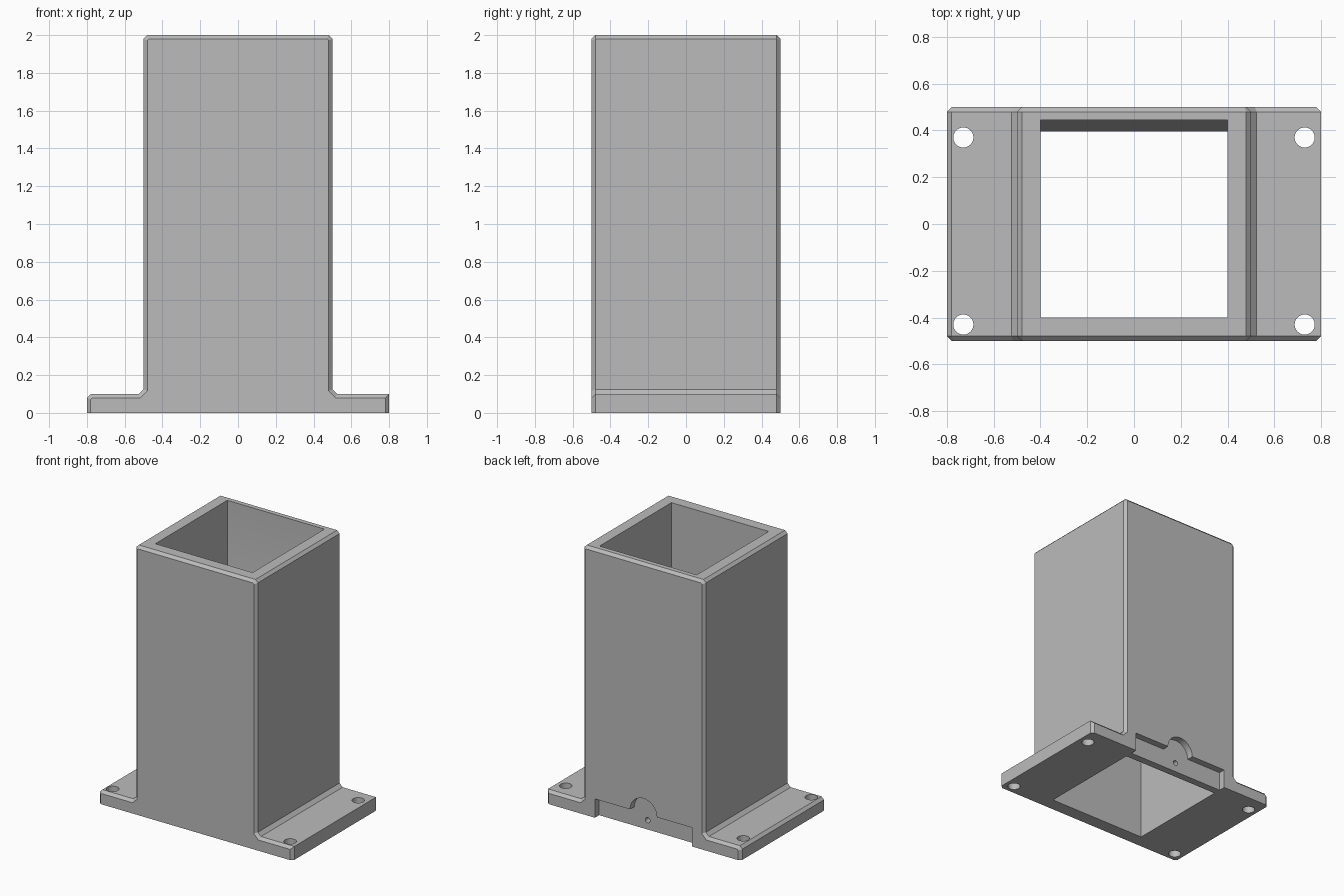
import bpy, bmesh, math

if "Cube" in bpy.data.objects:
    bpy.data.objects.remove(bpy.data.objects["Cube"], do_unlink=True)

grey = bpy.data.materials.new("light grey")
grey.use_nodes = True
colour = (0.5, 0.5, 0.5, 1)
grey.diffuse_color = colour
grey.node_tree.nodes["Principled BSDF"].inputs["Base Color"].default_value = colour

C = 0.02                 # chamfer size
K = math.sqrt(2) - 1     # corner shift of a 45 degree edge when inset


def loft(name, rings):
    """Closed solid skinned through rings of equal point count."""
    bm = bmesh.new()
    loops = [[bm.verts.new(p) for p in ring] for ring in rings]
    n = len(loops[0])
    for a, b in zip(loops, loops[1:]):
        for i in range(n):
            j = (i + 1) % n
            bm.faces.new((a[i], a[j], b[j], b[i]))
    bm.faces.new(loops[0])
    bm.faces.new(loops[-1])
    bmesh.ops.recalc_face_normals(bm, faces=bm.faces)
    mesh = bpy.data.meshes.new(name)
    bm.to_mesh(mesh)
    bm.free()
    obj = bpy.data.objects.new(name, mesh)
    bpy.context.collection.objects.link(obj)
    mesh.materials.append(grey)
    return obj


def arc(x, y, r, start, end, steps):
    angles = [start + (end - start) * i / steps for i in range(steps + 1)]
    return [(x + r * math.cos(a), y + r * math.sin(a)) for a in angles]


def outline(d):
    """Tube and flange silhouette in x, z, inset by d except at the bottom."""
    right = [(0.8 - d, 0), (0.8 - d, 0.1 - d)]
    left = [(0.8 - d, 0), (0.8 - d, 0.1 - C - K * d), (0.8 - C - K * d, 0.1 - d)]
    tube = [(0.525 - K * d, 0.1 - d), (0.5 - d, 0.125 - K * d),
            (0.5 - d, 2 - C - K * d), (0.5 - C - K * d, 2 - d)]
    return right + tube + [(-x, z) for x, z in reversed(left + tube)]


def cut(obj, cutter):
    cutter.hide_render = True
    mod = obj.modifiers.new("cut", 'BOOLEAN')
    mod.operation = 'DIFFERENCE'
    mod.solver = 'EXACT'
    mod.object = cutter
    bpy.context.view_layer.objects.active = obj
    bpy.ops.object.modifier_apply(modifier=mod.name)
    bpy.data.objects.remove(cutter, do_unlink=True)


# Square tube with side flanges, chamfered front and back
tube = loft("flanged_tube", [[(x, y, z) for x, z in outline(d)]
            for y, d in ((-0.5, C), (-0.5 + C, 0), (0.5 - C, 0), (0.5, C))])

# Inner channel, with a thicker back wall near the base
channel = [(-0.4, -0.1), (0.395, -0.1), (0.395, 0.3), (0.445, 0.4),
           (0.445, 2.1), (-0.4, 2.1)]
cut(tube, loft("channel_cutter", [[(x, y, z) for y, z in channel] for x in (-0.4, 0.4)]))

# Back recess with a half-round notch
recess = [(-0.4, -0.1), (0.4, -0.1), (0.4, 0.14)]
recess += arc(0, 0.14, 0.11, 0, math.pi, 24) + [(-0.4, 0.14)]
cut(tube, loft("recess_cutter", [[(x, y, z) for x, z in recess] for y in (0.45, 0.6)]))

# Small hole through the recessed wall
pin = arc(0, 0.07, 0.02, 0, math.tau, 24)[:-1]
cut(tube, loft("pin_hole_cutter", [[(x, y, z) for x, z in pin] for y in (0.3, 0.6)]))

# Flange screw holes
for sx in (-1, 1):
    for hy in (-0.43, 0.37):
        hole = arc(sx * 0.73, hy, 0.043, 0, math.tau, 32)[:-1]
        cut(tube, loft("screw_hole_cutter", [[(x, y, z) for x, y in hole] for z in (-0.1, 0.3)]))

# Smooth round holes, keep all edges sharp
bpy.ops.object.select_all(action='DESELECT')
tube.select_set(True)
bpy.context.view_layer.objects.active = tube
bpy.ops.object.shade_smooth_by_angle(angle=math.radians(30))
